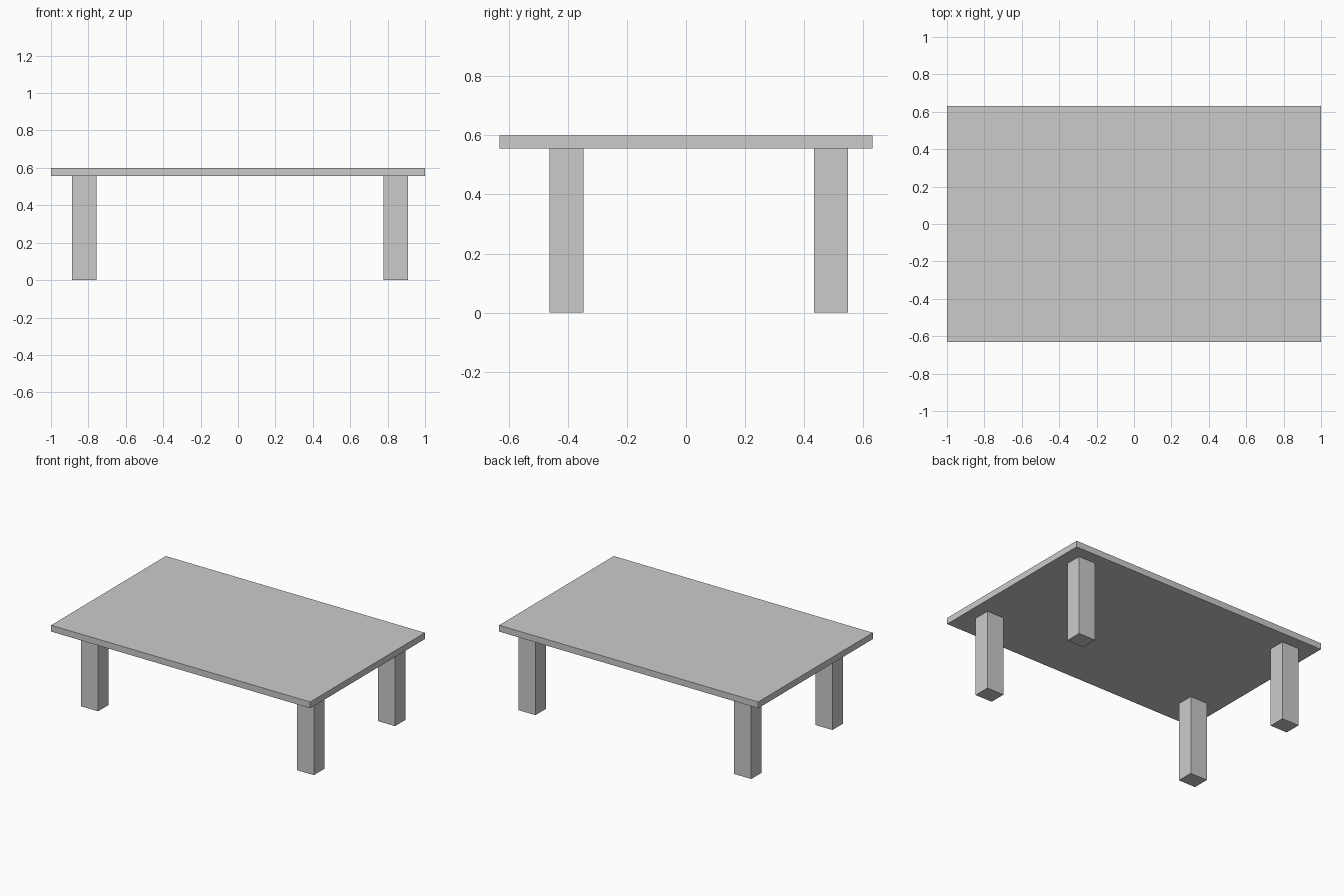
import bpy

if "Cube" in bpy.data.objects:
    bpy.data.objects.remove(bpy.data.objects["Cube"])


def box(name, x0, x1, y0, y1, z0, z1):
    bpy.ops.mesh.primitive_cube_add(size=1, location=((x0 + x1) / 2, (y0 + y1) / 2, (z0 + z1) / 2))
    ob = bpy.context.object
    ob.name = name
    ob.scale = (x1 - x0, y1 - y0, z1 - z0)
    bpy.ops.object.transform_apply(location=False, rotation=False, scale=True)
    return ob


TOP, UNDER = 0.60, 0.556

# Table top
box("table_top", -1, 1, -0.632, 0.632, UNDER, TOP)

# Four legs, set slightly off centre under the top
for side, x0, x1 in (("left", -0.887, -0.756), ("right", 0.778, 0.909)):
    for end, y0, y1 in (("front", -0.462, -0.347), ("back", 0.433, 0.548)):
        box(f"{end}_{side}_leg", x0, x1, y0, y1, 0, UNDER)
